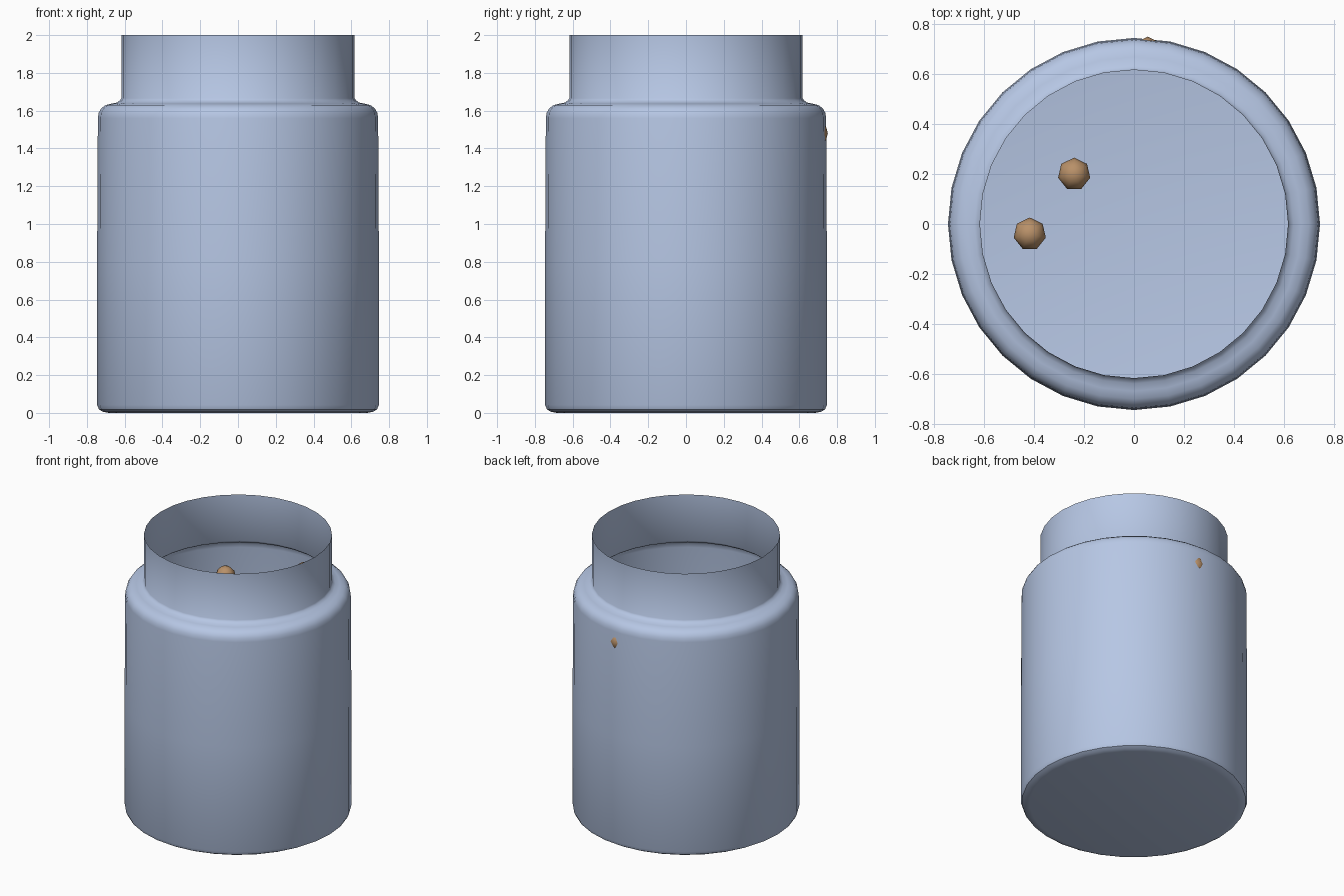
import bpy, bmesh, math

if "Cube" in bpy.data.objects:
    bpy.data.objects.remove(bpy.data.objects["Cube"])

SIDES = 32


def flat_material(name, rgb):
    mat = bpy.data.materials.new(name)
    mat.diffuse_color = (*rgb, 1.0)
    mat.use_nodes = True
    mat.node_tree.nodes["Principled BSDF"].inputs["Base Color"].default_value = mat.diffuse_color
    return mat


def add_object(name, bm, mat):
    mesh = bpy.data.meshes.new(name)
    bm.to_mesh(mesh)
    bm.free()
    mesh.materials.append(mat)
    obj = bpy.data.objects.new(name, mesh)
    bpy.context.collection.objects.link(obj)
    return obj


def smooth(obj, degrees):
    bpy.ops.object.select_all(action='DESELECT')
    obj.select_set(True)
    bpy.context.view_layer.objects.active = obj
    bpy.ops.object.shade_smooth_by_angle(angle=math.radians(degrees))


def lathe(name, profile, mat):
    """Revolve (radius, height) points from a closed floor to an open rim."""
    bm = bmesh.new()
    rings = []
    for r, z in profile:
        rings.append([bm.verts.new((r * math.cos(a), r * math.sin(a), z))
                      for a in (2 * math.pi * i / SIDES for i in range(SIDES))])
    bm.faces.new(rings[0][::-1])
    for low, high in zip(rings, rings[1:]):
        for i in range(SIDES):
            j = (i + 1) % SIDES
            bm.faces.new((low[i], low[j], high[j], high[i]))
    return add_object(name, bm, mat)


glass = flat_material("pale blue glass", (0.47, 0.57, 0.78))
brown = flat_material("warm brown", (0.48, 0.28, 0.14))

# Thin jar shell: floor, rounded foot, wall, rounded shoulder, open neck
jar = lathe("jar", [
    (0.685, 0.0), (0.715, 0.006), (0.736, 0.018), (0.746, 0.042),
    (0.746, 0.80), (0.742, 1.56), (0.738, 1.588), (0.724, 1.612),
    (0.702, 1.629), (0.670, 1.637), (0.640, 1.643), (0.625, 1.655),
    (0.618, 1.665), (0.618, 2.0)], glass)
smooth(jar, 35)

# Small low-poly balls floating inside the jar
for i, centre in enumerate([(-0.24, 0.20, 1.56), (-0.418, -0.04, 1.48),
                            (0.055, 0.685, 1.48)]):
    bm = bmesh.new()
    bmesh.ops.create_uvsphere(bm, u_segments=7, v_segments=6, radius=0.066)
    bmesh.ops.translate(bm, verts=bm.verts, vec=centre)
    smooth(add_object(f"floating_ball_{i + 1}", bm, brown), 80)
